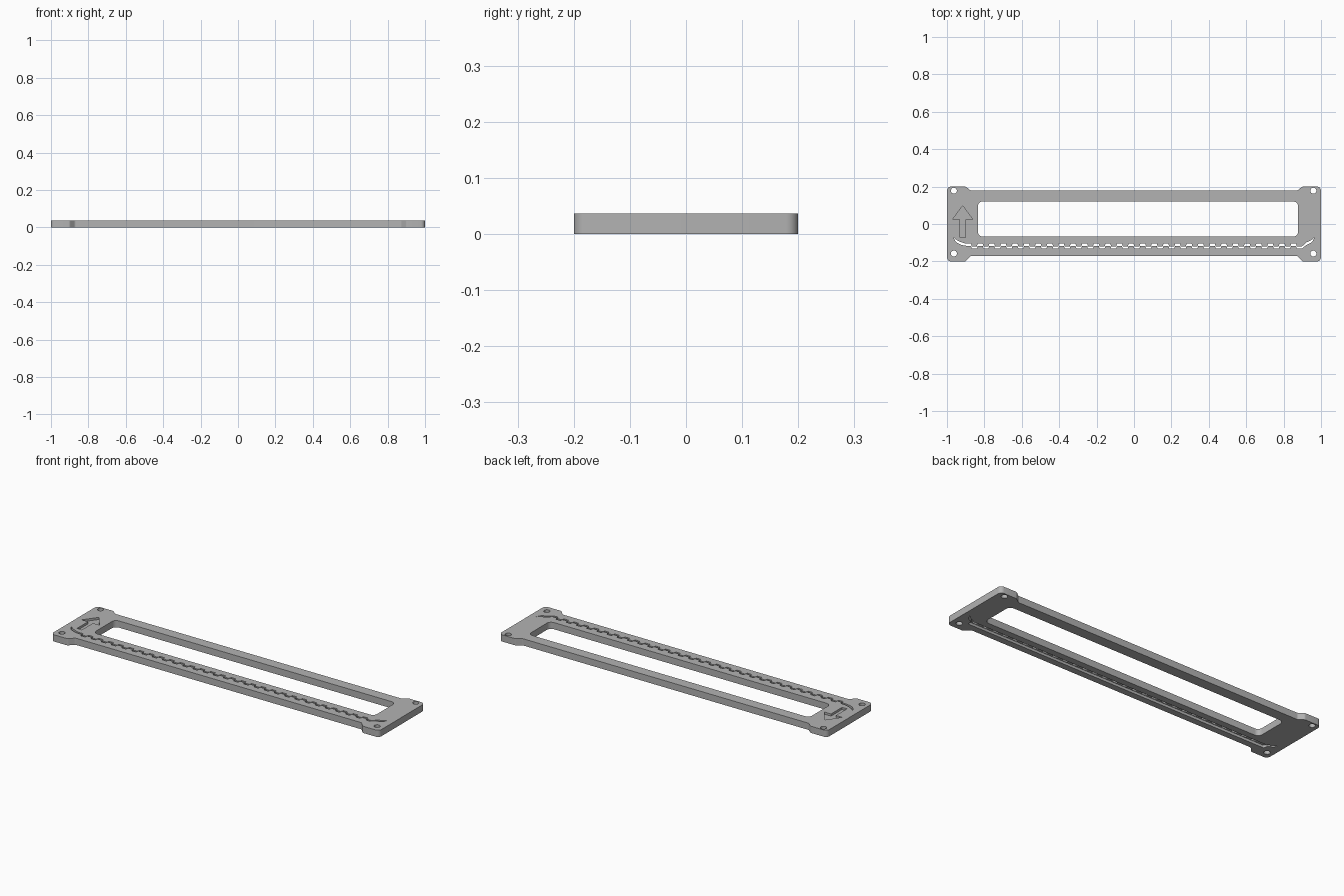
import bpy, bmesh, math
from mathutils import Vector

if "Cube" in bpy.data.objects:
    bpy.data.objects.remove(bpy.data.objects["Cube"])

THICK = 0.037
grey = bpy.data.materials.new("plain grey")
grey.diffuse_color = (0.45, 0.45, 0.45, 1)
grey.use_nodes = True
grey.node_tree.nodes["Principled BSDF"].inputs["Base Color"].default_value = grey.diffuse_color


def rounded(points, steps=6):
    """Outline from (x, y, radius) corners, each corner rounded by an arc-like curve."""
    out = []
    n = len(points)
    for i, (x, y, r) in enumerate(points):
        p = Vector((x, y))
        if r == 0:
            out.append(p)
            continue
        a = (Vector(points[i - 1][:2]) - p).normalized()
        b = (Vector(points[(i + 1) % n][:2]) - p).normalized()
        half = a.angle(b) / 2
        centre = p + (a + b).normalized() * (r / math.sin(half))
        start = p + a * (r / math.tan(half)) - centre
        end = p + b * (r / math.tan(half)) - centre
        sweep = start.angle(end)
        for k in range(steps + 1):
            t = k / steps
            v = start * math.sin((1 - t) * sweep) + end * math.sin(t * sweep)
            out.append(centre + v / math.sin(sweep))
    return out


def prism(name, outline, z0, z1):
    bm = bmesh.new()
    face = bm.faces.new([bm.verts.new((p[0], p[1], z0)) for p in outline])
    res = bmesh.ops.extrude_face_region(bm, geom=[face])
    verts = [g for g in res["geom"] if isinstance(g, bmesh.types.BMVert)]
    bmesh.ops.translate(bm, vec=(0, 0, z1 - z0), verts=verts)
    bmesh.ops.recalc_face_normals(bm, faces=bm.faces)
    mesh = bpy.data.meshes.new(name)
    bm.to_mesh(mesh)
    bm.free()
    mesh.materials.append(grey)
    obj = bpy.data.objects.new(name, mesh)
    bpy.context.collection.objects.link(obj)
    return obj


# Frame plate with four widened, chamfered corner pads
plate = prism("frame_plate", rounded([
    (-1, -0.2, 0.022), (-0.9, -0.2, 0.015), (-0.872, -0.17, 0.015),
    (0.872, -0.17, 0.015), (0.9, -0.2, 0.015), (1, -0.2, 0.022),
    (1, 0.2, 0.022), (0.9, 0.2, 0.015), (0.872, 0.178, 0.015),
    (-0.872, 0.178, 0.015), (-0.9, 0.2, 0.015), (-1, 0.2, 0.022)]), 0, THICK)

cutters = []
# Long window
cutters.append(prism("window_cutter", rounded([
    (-0.835, -0.067, 0.025), (0.877, -0.067, 0.025),
    (0.877, 0.12, 0.025), (-0.835, 0.12, 0.025)]), -0.1, 0.1))

# Screw holes
for hx in (-0.963, 0.959):
    for hy in (-0.158, 0.178):
        ring = [(hx + 0.016 * math.cos(k * math.pi / 12),
                 hy + 0.016 * math.sin(k * math.pi / 12)) for k in range(24)]
        cutters.append(prism("screw_hole_cutter", ring, -0.1, 0.1))

# Engraved direction arrow
cutters.append(prism("arrow_cutter", [
    (-0.931, -0.072), (-0.901, -0.072), (-0.901, 0.024), (-0.862, 0.024),
    (-0.916, 0.098), (-0.97, 0.024), (-0.931, 0.024)], THICK - 0.012, 0.1))

# Meandering slot with upturned, tapering ends
end = [(-0.965, -0.072, 0.001), (-0.955, -0.087, 0.006),
       (-0.94, -0.097, 0.007), (-0.922, -0.105, 0.007)]
path = list(end)
PERIODS = 29
step = 1.80 / PERIODS
for i in range(PERIODS):
    x = -0.90 + i * step
    for f, y in ((0.04, -0.111), (0.46, -0.111), (0.54, -0.126), (0.96, -0.126)):
        path.append((x + f * step, y, 0.0055))
path += [(-x, y, w) for x, y, w in reversed(end)]
cutters.append(prism("meander_cutter",
                     [(x, y - w) for x, y, w in path] +
                     [(x, y + w) for x, y, w in reversed(path)], -0.1, 0.1))

# Shallow channel under the meander
cutters.append(prism("channel_cutter", rounded([
    (-0.925, -0.134, 0.008), (0.925, -0.134, 0.008),
    (0.925, -0.103, 0.008), (-0.925, -0.103, 0.008)]), -0.1, 0.014))

# Cut everything from the plate
for c in cutters:
    mod = plate.modifiers.new(c.name, 'BOOLEAN')
    mod.operation = 'DIFFERENCE'
    mod.solver = 'EXACT'
    mod.object = c
bpy.context.view_layer.update()
result = bpy.data.meshes.new_from_object(
    plate.evaluated_get(bpy.context.evaluated_depsgraph_get()))
plate.modifiers.clear()
plate.data = result
for c in cutters:
    bpy.data.objects.remove(c)

bpy.context.view_layer.objects.active = plate
plate.select_set(True)
bpy.ops.object.shade_smooth_by_angle(angle=math.radians(30))
